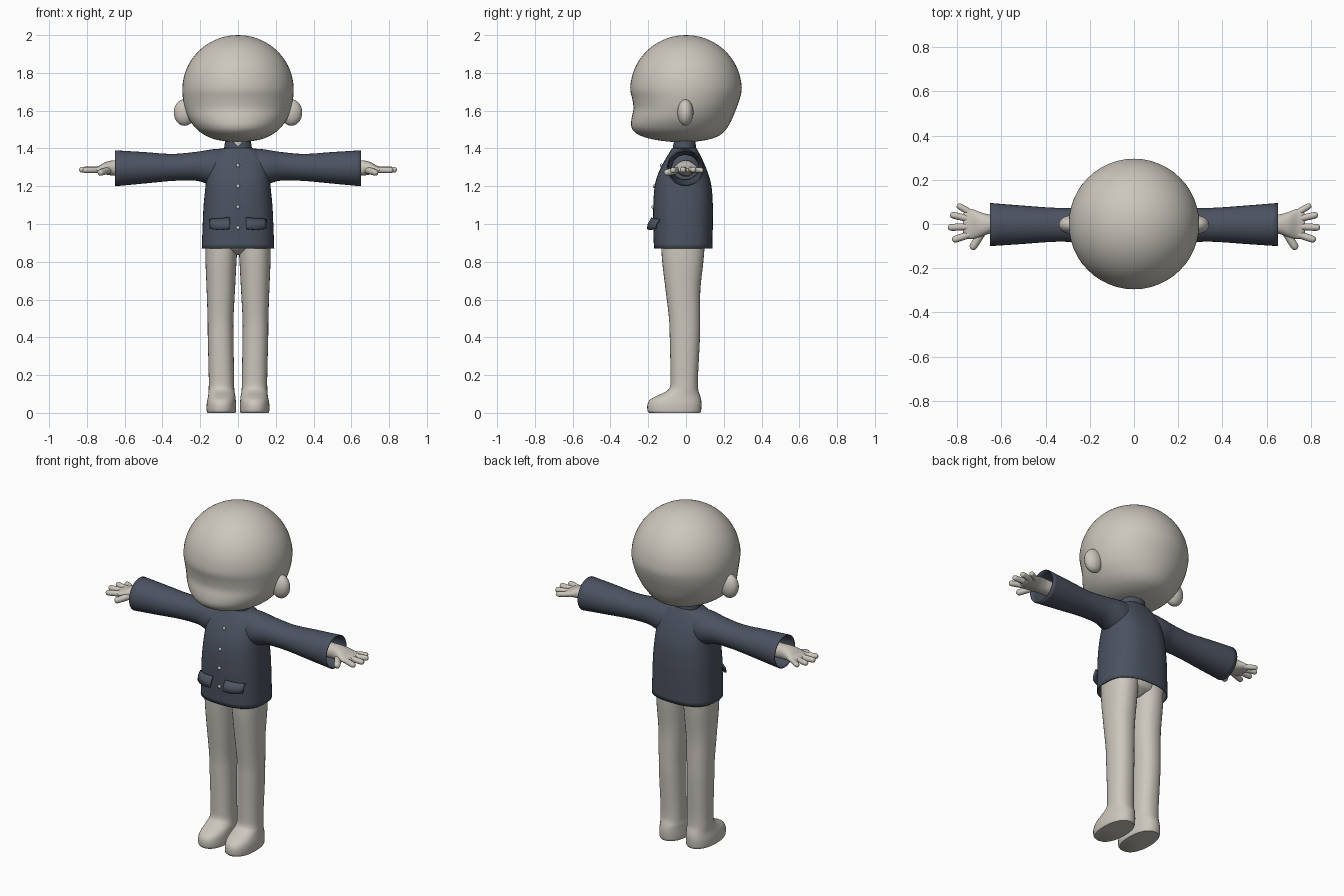
import bpy, bmesh, math
from mathutils import Matrix, Vector

if "Cube" in bpy.data.objects:
    bpy.data.objects.remove(bpy.data.objects["Cube"])


def material(name, rgb):
    m = bpy.data.materials.new(name)
    m.diffuse_color = (*rgb, 1)
    m.use_nodes = True
    m.node_tree.nodes["Principled BSDF"].inputs["Base Color"].default_value = m.diffuse_color
    return m


BODY = material("warm_grey", (0.60, 0.57, 0.51))
CLOTH = material("slate_blue", (0.07, 0.085, 0.118))
METAL = material("pale_button", (0.62, 0.62, 0.60))


def finish(name, bm, mat, mirror=False, shell=0.0, matrix=None):
    bmesh.ops.recalc_face_normals(bm, faces=bm.faces)
    me = bpy.data.meshes.new(name)
    bm.to_mesh(me)
    bm.free()
    if matrix:
        me.transform(matrix)
    me.materials.append(mat)
    ob = bpy.data.objects.new(name, me)
    bpy.context.collection.objects.link(ob)
    bpy.ops.object.select_all(action='DESELECT')
    ob.select_set(True)
    bpy.context.view_layer.objects.active = ob
    bpy.ops.object.shade_smooth_by_angle(angle=math.radians(50))
    if shell:
        s = ob.modifiers.new("Shell", 'SOLIDIFY')
        s.thickness, s.offset = shell, -1
    if mirror:
        ob.modifiers.new("Mirror", 'MIRROR').use_clip = False
    return ob


def smooth_rings(rings, steps):
    """Catmull-Rom interpolation between the given rings."""
    out = []
    for i in range(len(rings) - 1):
        p = [rings[max(0, min(len(rings) - 1, i + k))] for k in (-1, 0, 1, 2)]
        for s in range(steps):
            t = s / steps
            out.append([0.5 * (2 * b + (c - a) * t + (2 * a - 5 * b + 4 * c - d) * t * t
                               + (3 * b - a - 3 * c + d) * t ** 3)
                        for a, b, c, d in zip(*p)])
    return out + [list(rings[-1])]


def loft(rings, axis='z', power=2.0, sides=32, steps=4, caps=True, warp=None):
    """Ring = (position, u0, u1, v0, v1), bounds in the two other axes."""
    bm = bmesh.new()
    loops = []
    for t, u0, u1, v0, v1 in smooth_rings(rings, steps):
        loop = []
        for k in range(sides):
            a = 2 * math.pi * k / sides
            c, s = math.cos(a), math.sin(a)
            u = (u0 + u1) / 2 + (u1 - u0) / 2 * math.copysign(abs(c) ** (2 / power), c)
            v = (v0 + v1) / 2 + (v1 - v0) / 2 * math.copysign(abs(s) ** (2 / power), s)
            co = Vector((u, v, t)) if axis == 'z' else Vector((t, u, v))
            loop.append(bm.verts.new(warp(co) if warp else co))
        loops.append(loop)
    for lo, hi in zip(loops, loops[1:]):
        for k in range(sides):
            j = (k + 1) % sides
            bm.faces.new((lo[k], lo[j], hi[j], hi[k]))
    if caps:
        bm.faces.new(loops[0][::-1])
        bm.faces.new(loops[-1])
    return bm


# Head: shaped jaw below, dome above
jaw = [(1.434, .03, -.07, .03), (1.445, .11, -.16, .11), (1.465, .165, -.235, .17),
       (1.49, .205, -.275, .203), (1.52, .235, -.29, .225), (1.56, .262, -.288, .246),
       (1.61, .281, -.278, .266), (1.66, .291, -.284, .284)]
head = [(z, -r, r, f, b) for z, r, f, b in jaw]
for d in range(0, 91, 10):
    r = .295 * max(math.cos(math.radians(d)), .01)
    head.append((1.71 + .29 * math.sin(math.radians(d)), -r, r, -r, r))
finish("head", loft(head, sides=48), BODY)

# Ears
bm = bmesh.new()
bmesh.ops.create_uvsphere(bm, u_segments=24, v_segments=16, radius=1)
finish("ears", bm, BODY, mirror=True,
       matrix=Matrix.Translation((.283, -.003, 1.59)) @ Matrix.Diagonal((.057, .042, .07, 1)))

# Neck
finish("neck", loft([(1.32, -.05, .05, -.05, .04), (1.47, -.05, .05, -.05, .04)]), BODY)

# Legs with feet in one piece
leg = [(0, .014, .162, -.195, .075), (.012, .01, .166, -.204, .08),
       (.045, .01, .166, -.204, .082), (.07, .012, .162, -.19, .08),
       (.09, .014, .158, -.155, .075), (.11, .018, .156, -.113, .068),
       (.135, .02, .155, -.086, .064), (.2, .021, .155, -.082, .064),
       (.4, .024, .16, -.086, .074), (.5, .024, .161, -.09, .075),
       (.65, .016, .166, -.108, .076), (.8, .008, .172, -.126, .092),
       (.9, .002, .172, -.132, .1)]
finish("legs", loft(leg, power=2.25), BODY, mirror=True)

# Hips between the legs, under the jacket
hips = [(.835, -.03, .03, -.05, .04), (.85, -.08, .08, -.09, .065),
        (.88, -.16, .16, -.125, .095), (.96, -.165, .165, -.13, .1)]
finish("hips", loft(hips), BODY)

# Jacket body, open at the hem
coat = [(.87, .192, -.17, .14), (1.0, .187, -.173, .142), (1.1, .182, -.173, .142),
        (1.2, .172, -.166, .135), (1.27, .165, -.146, .116), (1.33, .155, -.117, .092),
        (1.375, .125, -.09, .07), (1.402, .078, -.074, .055)]
finish("jacket_body", loft([(z, -r, r, f, b) for z, r, f, b in coat], power=2.6, sides=48,
                           caps=False), CLOTH, shell=.006)


# Stand-up collar, dipping at the front
def dip(co):
    if co.y < -.02 and co.z > 1.4:
        co.z -= .03 * max(0, 1 - abs(co.x) / .035)
    return co


finish("collar", loft([(1.37, -.078, .078, -.076, .056), (1.405, -.073, .073, -.072, .053),
                       (1.44, -.068, .068, -.068, .05)], sides=48, caps=False, warp=dip),
       CLOTH, shell=.006)

# Sleeves, flaring to open cuffs
sleeve = [(.06, -.09, .075, 1.22, 1.4), (.12, -.1, .085, 1.2, 1.397),
          (.17, -.098, .083, 1.215, 1.39), (.23, -.085, .075, 1.23, 1.381),
          (.35, -.08, .073, 1.228, 1.371), (.5, -.09, .083, 1.214, 1.381),
          (.65, -.1, .095, 1.2, 1.39)]
finish("sleeves", loft(sleeve, 'x', caps=False), CLOTH, mirror=True, shell=.006)

# Forearms with palms
palm = [(.4, -.045, .045, 1.25, 1.34), (.62, -.042, .042, 1.255, 1.337),
        (.66, -.046, .044, 1.256, 1.337), (.70, -.06, .055, 1.262, 1.328),
        (.735, -.068, .068, 1.268, 1.309), (.76, -.062, .066, 1.272, 1.301),
        (.772, -.04, .045, 1.278, 1.295)]
finish("hands", loft(palm, 'x', power=2.2), BODY, mirror=True)


# Fingers and thumbs: round-tipped tubes
def finger(name, base, tip, r):
    base, tip = Vector(base), Vector(tip)
    n = (tip - base).length
    prof = [(0, r), (n * .5, r), (n - r, r * .95), (n - r * .3, r * .7), (n, r * .05)]
    mat = Matrix.Translation(base) @ (tip - base).to_track_quat('X', 'Z').to_matrix().to_4x4()
    finish(name, loft([(t, -q, q, -q, q) for t, q in prof], 'x', sides=16, steps=3), BODY,
           mirror=True, matrix=mat)


finger("thumbs", (.685, -.035, 1.285), (.735, -.115, 1.27), .018)
finger("index_fingers", (.74, -.046, 1.286), (.822, -.074, 1.284), .016)
finger("middle_fingers", (.74, -.012, 1.288), (.842, -.016, 1.287), .016)
finger("ring_fingers", (.74, .022, 1.288), (.832, .043, 1.287), .0155)
finger("little_fingers", (.735, .048, 1.286), (.8, .087, 1.284), .0145)


# Pocket flaps following the jacket front
def front_y(x):
    return -.0155 - .1575 * (1 - (abs(x) / .187) ** 2.6) ** (1 / 2.6)


bm = bmesh.new()
cols = []
for i in range(9):
    x = .042 + .105 * i / 8
    low = .968 + .006 * abs(i - 4) / 4
    cols.append([bm.verts.new((x, front_y(x) - out, z))
                 for z, out in ((low, .03), (1.0, .025), (1.032 - .008 * i / 8, .006))])
for a, b in zip(cols, cols[1:]):
    for k in range(2):
        bm.faces.new((a[k], b[k], b[k + 1], a[k + 1]))
flaps = finish("pocket_flaps", bm, CLOTH, mirror=True, shell=.012)
flaps.modifiers["Shell"].offset = 0

# Buttons down the front
for i, (z, y) in enumerate([(1.31, -.13), (1.2, -.169), (1.09, -.176), (.98, -.176)]):
    bm = bmesh.new()
    bmesh.ops.create_uvsphere(bm, u_segments=12, v_segments=8, radius=1)
    finish(f"button_{i + 1}", bm, METAL,
           matrix=Matrix.Translation((0, y, z)) @ Matrix.Diagonal((.01, .007, .01, 1)))
